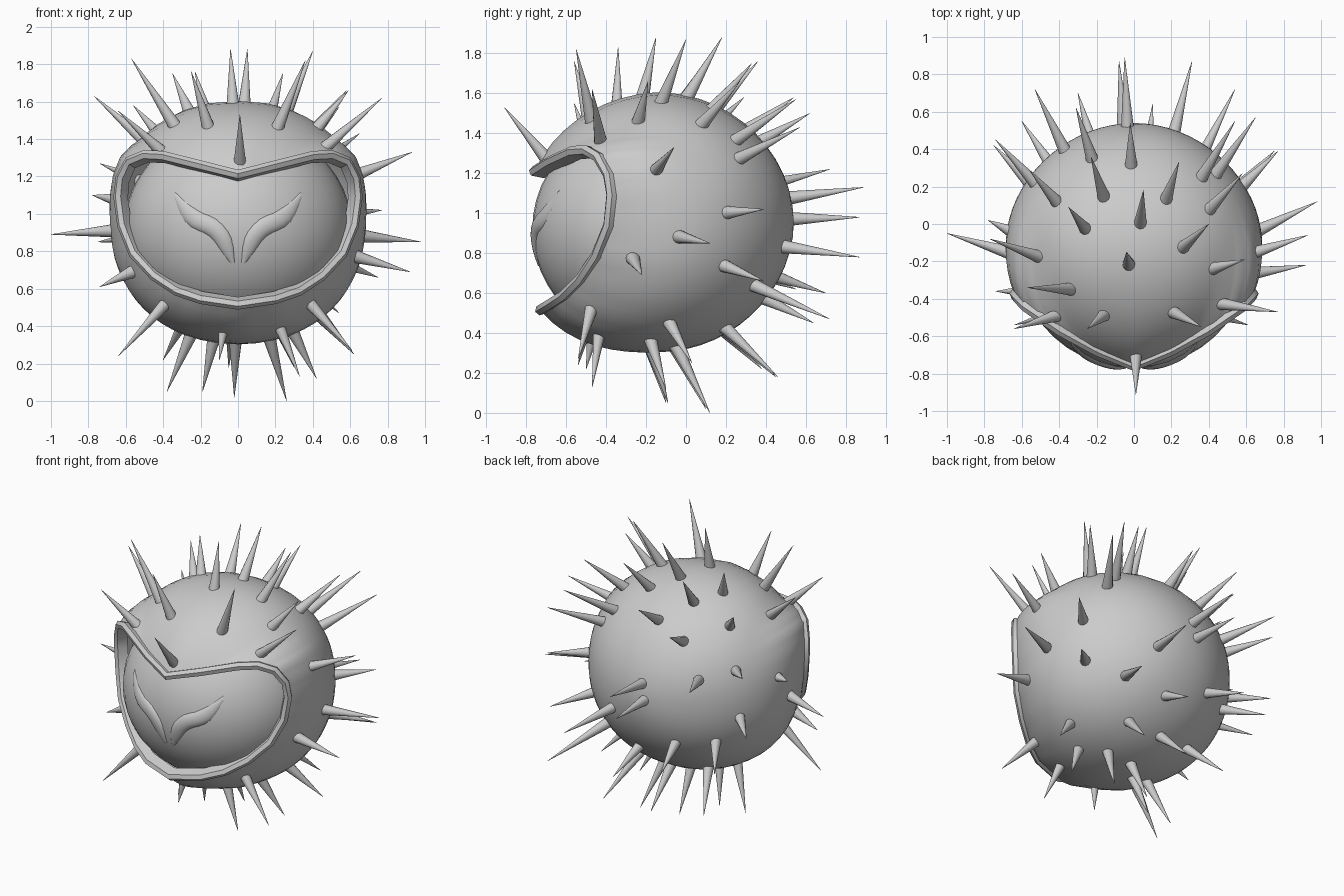
import bpy, bmesh, math
from mathutils import Vector as V

if "Cube" in bpy.data.objects:
    bpy.data.objects.remove(bpy.data.objects["Cube"])

C = V((0, -0.13, 0.955))
RAD = (0.69, 0.67, 0.65)


def finish(name, bm, angle=40):
    bmesh.ops.recalc_face_normals(bm, faces=bm.faces)
    me = bpy.data.meshes.new(name)
    bm.to_mesh(me)
    bm.free()
    ob = bpy.data.objects.new(name, me)
    bpy.context.collection.objects.link(ob)
    bpy.ops.object.select_all(action='DESELECT')
    ob.select_set(True)
    bpy.context.view_layer.objects.active = ob
    bpy.ops.object.shade_smooth_by_angle(angle=math.radians(angle))
    return ob


def loft(bm, rows, closed_rows=False, closed_cols=False):
    vs = [[bm.verts.new(p) for p in r] for r in rows]
    n, m = len(vs), len(vs[0])
    for i in range(n if closed_rows else n - 1):
        for j in range(m if closed_cols else m - 1):
            a, b = vs[i], vs[(i + 1) % n]
            k = (j + 1) % m
            bm.faces.new((a[j], a[k], b[k], b[j]))
    return vs


def body_radius(d, e=2.12, f=1.94):
    rho = (abs(d.x / RAD[0]) ** e + abs(d.z / RAD[2]) ** e) ** (1 / e)
    return (rho ** f + abs(d.y / RAD[1]) ** f) ** (-1 / f)


# Opening outline, right half from top centre to bottom centre
half = [(0, -.76, 1.21), (.2, -.68, 1.26), (.4, -.57, 1.31), (.5, -.5, 1.315),
        (.585, -.44, 1.28), (.63, -.39, 1.19), (.64, -.375, 1.09),
        (.62, -.39, .94), (.56, -.45, .79), (.45, -.53, .67),
        (.33, -.61, .59), (.2, -.68, .545), (0, -.73, .515)]
half = [V(p) for p in half]
outline = half + [V((-p.x, p.y, p.z)) for p in half[-2:0:-1]]
fine = []
for i, p in enumerate(outline):
    q = outline[(i + 1) % len(outline)]
    fine += [p.lerp(q, t / 3) for t in range(3)]

# Round shell from back pole to the opening
bm = bmesh.new()
back = V((0, 1, 0))
rows = []
N = 22
for i in range(1, N + 1):
    t = i / N
    s = min(max((t - 0.6) / 0.4, 0), 1)
    s = s * s * (3 - 2 * s)
    row = []
    for p in fine:
        d = (p - C).normalized()
        ratio = (p - C).length / body_radius(d)
        e = back.slerp(d, t)
        row.append(C + e * body_radius(e) * (1 + (ratio - 1) * s))
    rows.append(row)
vs = loft(bm, rows, closed_cols=True)
pole = bm.verts.new(C + back * RAD[1])
for j in range(len(fine)):
    bm.faces.new((pole, vs[0][j], vs[0][(j + 1) % len(fine)]))
finish("body_shell", bm, 60)

# Raised rim around the opening
bm = bmesh.new()
rows = []
for k, p in enumerate(outline):
    tan = (outline[(k + 1) % len(outline)] - outline[k - 1]).normalized()
    n = ((p - C).normalized() + V((0, -.9, 0))).normalized()
    s = tan.cross(n).normalized()
    rows.append([p + s * a + n * b for a, b in
                 ((-.024, -.055), (-.024, .012), (0, .027), (.024, .012), (.024, -.055))])
loft(bm, rows, True, True)
finish("opening_rim", bm, 30)

# Face inside the opening
FC, FR = V((0, -.2, .92)), V((.61, .57, .56))
bm = bmesh.new()
bmesh.ops.create_uvsphere(bm, u_segments=40, v_segments=24, radius=1)
for v in bm.verts:
    v.co = FC + V((v.co.x * FR.x, v.co.y * FR.y, v.co.z * FR.z))
finish("face", bm, 60)


def on_face(x, z, lift):
    k = 1 - (x / FR.x) ** 2 - ((z - FC.z) / FR.z) ** 2
    return V((x, FC.y - FR.y * math.sqrt(max(k, 0)) - lift, z))


# Feather-shaped eyes: inner/upper edge paired with outer/lower edge
eye = [((.015, .74), (.04, .735)), ((.015, .83), (.095, .79)), ((.04, .91), (.135, .865)),
       ((.115, .99), (.18, .895)), ((.2, 1.01), (.26, .92)), ((.27, 1.065), (.315, .985)),
       ((.335, 1.12), (.34, 1.08))]
for side, name in ((1, "right_eye"), (-1, "left_eye")):
    bm = bmesh.new()
    rows = []
    for i, (a, b) in enumerate(eye):
        h = .024 * math.sin(math.pi * (i + .4) / (len(eye) - .2))
        rows.append([on_face(side * (a[0] + (b[0] - a[0]) * t), a[1] + (b[1] - a[1]) * t, l)
                     for t, l in ((0, -.01), (.12, h * .6), (.5, h), (.88, h * .6), (1, -.01))])
    loft(bm, rows)
    ob = finish(name, bm, 60)
    ob.modifiers.new("smooth", 'SUBSURF').levels = 1

# Spike tips around the front, top and sides; then back and underside
front_tips = [(.36, -.55, 1.82), (-.25, -.56, 1.76), (-.64, -.56, 1.55), (.77, -.47, 1.62),
              (-.57, -.34, 1.83), (-.77, -.08, 1.63), (-.04, -.15, 1.88), (.4, 0, 1.87),
              (.59, -.19, 1.66), (.58, .27, 1.66), (.05, .18, 1.88), (-.35, .09, 1.75),
              (-.23, .36, 1.76), (.24, .33, 1.75), (-.02, .54, 1.58), (-.56, .29, 1.58),
              (.93, -.06, 1.33), (.98, .12, .85), (.92, -.22, .69), (-1.0, -.05, .89),
              (-.78, .02, 1.1), (-.74, -.36, .61)]
back_tips = [(.62, .03, .25), (.33, -.47, .13), (.61, -.54, .27), (-.64, -.54, .24),
             (-.1, -.5, .22), (-.38, -.1, .05), (-.19, -.09, .05), (-.02, .1, .02),
             (.26, .12, 0), (.42, -.1, .12), (-.08, .87, .98), (-.05, .89, 1.13),
             (.31, .87, .78), (.54, .72, .47), (.1, .64, .45), (-.05, .45, .18),
             (.77, .39, 1.02), (.75, .39, .66), (.54, .55, 1.57), (.65, .57, 1.43),
             (.3, .46, .18), (-.53, .72, 1.22), (-.74, .45, 1.27), (-.75, .42, .85),
             (-.6, .55, .62), (-.3, .7, .6), (-.31, .62, 1.5), (-.4, .38, .22)]
O = V((0, -.36, .95))  # point the spikes radiate from


def on_body(d):
    lo, hi = 0, 1.2
    for _ in range(25):
        m = (lo + hi) / 2
        r = O + d * m - C
        if r.length < body_radius(r.normalized()):
            lo = m
        else:
            hi = m
    return O + d * (lo - .03)


def spike(name, base, tip, r=.036):
    bm = bmesh.new()
    axis = tip - base
    bmesh.ops.create_cone(bm, cap_ends=True, segments=12, radius1=r, radius2=.001,
                          depth=axis.length)
    q = axis.to_track_quat('Z', 'Y')
    mid = (base + tip) / 2
    for v in bm.verts:
        v.co = q @ v.co + mid
    finish(name, bm, 50)


for i, t in enumerate(front_tips + back_tips):
    spike(f"spike_{i + 1}", on_body((V(t) - O).normalized()), V(t))
spike("brow_spike", V((.01, -.68, 1.25)), V((.01, -.91, 1.53)))
